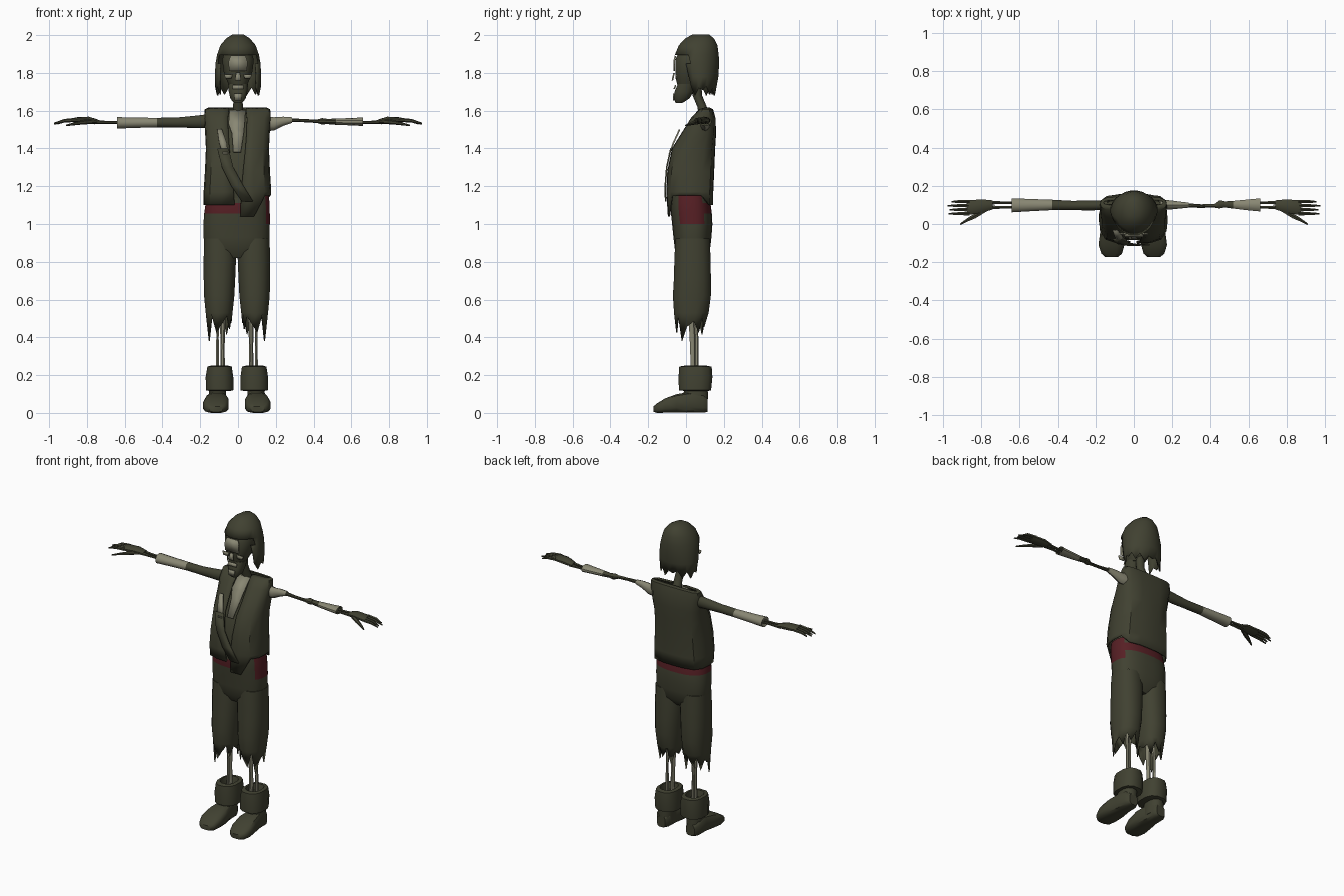
import bpy, bmesh, math


def material(name, rgb):
    m = bpy.data.materials.new(name)
    m.diffuse_color = (*rgb, 1)
    return m


DARK = material("dark_olive_cloth", (0.052, 0.053, 0.031))
BONE = material("old_bone", (0.25, 0.243, 0.172))
RED = material("dark_red_sash", (0.095, 0.014, 0.018))


def finish(name, bm, mats, rule=None, thick=0):
    bmesh.ops.recalc_face_normals(bm, faces=bm.faces[:])
    me = bpy.data.meshes.new(name)
    for f in bm.faces:
        if rule:
            f.material_index = rule(f.calc_center_median())
    bm.to_mesh(me)
    bm.free()
    ob = bpy.data.objects.new(name, me)
    bpy.context.collection.objects.link(ob)
    for m in mats:
        me.materials.append(m)
    bpy.ops.object.select_all(action='DESELECT')
    ob.select_set(True)
    bpy.context.view_layer.objects.active = ob
    bpy.ops.object.shade_smooth_by_angle(angle=math.radians(40))
    if thick:
        mod = ob.modifiers.new("thickness", 'SOLIDIFY')
        mod.thickness = thick
        mod.offset = 0
    return ob


def power(v, e):
    return math.copysign(abs(v) ** e, v)


def loft(name, axis, rows, mats=(DARK,), n=12, e=1.0, s=1, dx=0, caps=True,
         hem=None, rule=None, drop=None, thick=0):
    """Rings across an axis; each row is (position, a0, a1, b0, b1) bounds."""
    bm = bmesh.new()
    rings = []
    for i, (t, a0, a1, b0, b1) in enumerate(rows):
        ring = []
        for k in range(n):
            w = 2 * math.pi * (k + 0.5) / n
            a = (a0 + a1) / 2 + (a1 - a0) / 2 * power(math.cos(w), e)
            b = (b0 + b1) / 2 + (b1 - b0) / 2 * power(math.sin(w), e)
            tt = t + hem[k % len(hem)] if hem and i == 0 else t
            x, y, z = {'x': (tt, a, b), 'y': (a, tt, b), 'z': (a, b, tt)}[axis]
            ring.append(bm.verts.new((s * x + dx, y, z)))
        rings.append(ring)
    for p, q in zip(rings, rings[1:]):
        for k in range(n):
            j = (k + 1) % n
            bm.faces.new((p[k], p[j], q[j], q[k]))
    if caps:
        bm.faces.new(rings[0])
        bm.faces.new(rings[-1])
    elif hem:
        bm.faces.new(rings[-1])
    if drop:
        bmesh.ops.delete(bm, geom=[f for f in bm.faces if drop(f.calc_center_median())], context='FACES')
    return finish(name, bm, mats, rule, thick)


def plate(name, rows, mat, thick=0.008):
    """Thin strip from rows of (z, x0, x1, y)."""
    bm = bmesh.new()
    v = [(bm.verts.new((x0, y, z)), bm.verts.new((x1, y, z))) for z, x0, x1, y in rows]
    for (a, b), (c, d) in zip(v, v[1:]):
        bm.faces.new((a, b, d, c))
    finish(name, bm, [mat], thick=thick)


# Skull, jaw and neck
loft("skull", 'z', [(1.73, -.045, .045, -.045, .06), (1.77, -.065, .065, -.055, .09),
                    (1.81, -.078, .078, -.058, .11), (1.87, -.085, .085, -.058, .13),
                    (1.92, -.07, .07, -.035, .12), (1.95, -.04, .04, .0, .1)], n=16, e=.85)
loft("jaw", 'z', [(1.64, -.022, .022, -.055, -.02), (1.665, -.042, .042, -.065, .02),
                  (1.70, -.05, .05, -.062, .04), (1.74, -.055, .055, -.045, .05)], n=12, e=.8)
loft("neck", 'z', [(1.56, -.035, .035, .07, .14), (1.62, -.027, .027, .06, .11),
                   (1.68, -.025, .025, .035, .085), (1.76, -.03, .03, .03, .08)], n=10)
plate("forehead_bone", [(1.89, -.04, .04, -.056), (1.86, -.05, .05, -.063), (1.81, -.048, .048, -.063)], BONE)
plate("nose_bone", [(1.80, -.01, .01, -.063), (1.76, -.017, .017, -.072)], BONE)
plate("chin_bone", [(1.69, -.022, .022, -.066), (1.655, -.018, .018, -.066)], BONE)
plate("teeth", [(1.735, -.03, .03, -.055), (1.715, -.03, .03, -.062)], BONE)
for s in (-1, 1):
    plate("cheek_bone", [(1.792, s * .03, s * .074, -.052), (1.77, s * .035, s * .066, -.053)], BONE)

# Hair with open face and ragged ends
loft("hair", 'z', [(1.71, -.117, .117, .0, .155), (1.78, -.12, .12, -.02, .168),
                   (1.85, -.116, .116, -.04, .172), (1.895, -.108, .108, -.056, .17),
                   (1.945, -.09, .09, -.035, .163), (1.98, -.06, .06, .0, .145),
                   (2.0, -.028, .028, .035, .12)], n=24, caps=False,
     hem=[0, .02, -.025, .015, -.03, .01], thick=.008,
     drop=lambda c: c.z < 1.893 and c.y < .03 and abs(c.x) < .1)
loft("crown", 'z', [(1.94, -.08, .08, -.025, .155), (1.98, -.057, .057, .003, .142),
                    (1.999, -.03, .03, .033, .122)], n=16)

# Torso under the vest
loft("torso", 'z', [(1.04, -.14, .14, -.06, .11), (1.15, -.145, .145, -.085, .12),
                    (1.28, -.14, .14, -.08, .125), (1.4, -.135, .135, -.05, .13),
                    (1.5, -.14, .14, .01, .135), (1.585, -.14, .14, .08, .13)], n=16, e=.75)
plate("breast_bone", [(1.6, -.045, .04, .07), (1.53, -.05, .035, .012), (1.48, -.032, .03, -.02),
                      (1.38, -.025, .015, -.074)], BONE)

# Vest: open-fronted shell, with a hem that is higher on one side
half = [(.5, -.97), (.82, -.82), (.97, -.45), (1, 0), (.97, .5), (.8, .85), (.4, .98)]
bm = bmesh.new()
rings = []
for z, r, y0, y1, gap in [(1.10, .175, -.092, .14, .015), (1.17, .175, -.1, .14, .02),
                          (1.28, .168, -.095, .145, .03), (1.4, .163, -.07, .15, .042),
                          (1.48, .167, -.02, .155, .048), (1.56, .172, .03, .152, .05),
                          (1.605, .17, .072, .14, .045), (1.612, .155, .098, .125, .045)]:
    right = [(gap, -1)] + [(u * r, v) for u, v in half]
    section = right + [(0, 1)] + [(-x, v) for x, v in reversed(right)]
    ring = []
    for x, v in section:
        zz = z
        if z == 1.10:
            zz = 1.15 if x > .14 else 1.04 if x > 0 and v < -.7 else 1.10
        ring.append(bm.verts.new((x - .003, (y0 + y1) / 2 + v * (y1 - y0) / 2, zz)))
    rings.append(ring)
for p, q in zip(rings, rings[1:]):
    for k in range(len(p) - 1):
        bm.faces.new((p[k], p[k + 1], q[k + 1], q[k]))
finish("vest", bm, [DARK], thick=.008)
plate("vest_tear_bone", [(1.5, -.11, -.085, -.034), (1.43, -.1, -.06, -.066), (1.37, -.08, -.052, -.088)], BONE)
plate("diagonal_strap", [(1.4, -.11, -.05, -.08), (1.3, -.085, -.025, -.102), (1.2, -.035, .03, -.11),
                         (1.12, .02, .08, -.108)], DARK)


# Hips with the sash showing around the waist and on one side
def sash(c):
    band = 1.05 < c.z < 1.115 and not (.03 < c.x < .14 and c.y < 0)
    return 1 if band or (c.x > .145 and 1.0 < c.z < 1.16 and -.07 < c.y < .1) else 0


loft("hips", 'z', [(.82, -.1, .085, -.03, .09), (.87, -.17, .155, -.06, .128), (.93, -.184, .168, -.067, .135),
                   (1.0, -.184, .169, -.074, .14), (1.055, -.18, .169, -.08, .137),
                   (1.11, -.172, .168, -.083, .13), (1.15, -.163, .163, -.08, .122)],
     (DARK, RED), n=28, e=.8, rule=sash)

# Legs, boots and hands, built once per side
for s in (-1, 1):
    dx = -.006
    loft("trouser_leg", 'z', [(.455, .03, .155, -.05, .095), (.53, .025, .163, -.062, .118),
                              (.62, .015, .172, -.068, .13), (.72, .01, .174, -.062, .13),
                              (.82, .006, .174, -.06, .128), (.92, .012, .172, -.055, .125)],
         n=16, e=.85, s=s, dx=dx, caps=False, hem=[.03, -.03, .05, 0, .06, -.04, .04, .02,
                                                  .05, -.01, .06, .02, -.03, .06, -.075, 0], thick=.006)
    loft("shin_bone", 'z', [(.2, .062, .09, .025, .055), (.35, .064, .087, .02, .05), (.45, .06, .09, .015, .05),
                            (.6, .055, .105, .01, .06)], (BONE,), n=8, s=s, dx=dx)
    loft("calf_bone", 'z', [(.2, .093, .113, .045, .068), (.4, .095, .11, .045, .065), (.6, .09, .112, .03, .06)],
         (BONE,), n=6, s=s, dx=dx)
    loft("boot_cuff", 'z', [(.115, .04, .14, .0, .115), (.12, .017, .166, -.04, .135), (.19, .017, .167, -.042, .142),
                            (.245, .025, .158, -.038, .138), (.25, .045, .14, -.01, .11), (.21, .05, .13, .0, .1)],
         n=12, e=.8, s=s, dx=dx)
    loft("boot_ankle", 'z', [(.03, .055, .148, -.02, .115), (.09, .055, .15, -.02, .118), (.16, .055, .145, .0, .115)],
         n=12, e=.85, s=s, dx=dx)
    loft("boot_foot", 'y', [(.115, .075, .135, .005, .075), (.09, .06, .155, 0, .1), (.02, .055, .158, 0, .112),
                            (-.05, .042, .172, .0, .1), (-.11, .042, .18, 0, .078), (-.155, .055, .165, 0, .05),
                            (-.172, .075, .145, .005, .035)], n=12, e=.6, s=s, dx=dx)
    # Wrist bones, palm, fingers and thumb
    for name, y in (("wrist_bone_front", .087), ("wrist_bone_back", .112)):
        loft(name, 'x', [(.6, y - .008, y + .008, 1.53, 1.546), (.70, y - .008, y + .008, 1.53, 1.546),
                         (.76, y - .012, y + .012, 1.528, 1.552)], n=6, s=s)
    loft("palm", 'x', [(.74, .075, .125, 1.53, 1.553), (.79, .06, .13, 1.53, 1.568), (.85, .048, .128, 1.533, 1.566),
                       (.875, .05, .124, 1.54, 1.56)], n=10, s=s)
    for i, tip in enumerate((.972, .965, .975, .955)):
        y = .054 + i * .021
        loft("finger", 'x', [(.86, y - .01, y + .01, 1.54, 1.562), (.92, y - .009, y + .009, 1.537, 1.556),
                             (tip, y - .004, y + .004, 1.527, 1.536)], n=6, s=s)
    loft("thumb", 'x', [(.77, .065, .095, 1.53, 1.555), (.83, .028, .06, 1.526, 1.548),
                        (.87, .012, .034, 1.522, 1.538), (.91, -.006, .004, 1.518, 1.526)], n=6, s=s)

# Long flared sleeve on one arm
loft("long_sleeve", 'x', [(-.14, .075, .125, 1.505, 1.585), (-.22, .07, .125, 1.507, 1.575),
                          (-.32, .072, .122, 1.51, 1.565), (-.43, .072, .128, 1.511, 1.563),
                          (-.54, .066, .132, 1.508, 1.564), (-.64, .06, .136, 1.504, 1.567),
                          (-.63, .08, .118, 1.525, 1.55)], (DARK, BONE), n=12,
     rule=lambda c: 1 if -.635 < c.x < -.43 else 0)

# Bare bony arm with a forearm cuff on the other side
loft("shoulder_bone", 'x', [(.13, .075, .13, 1.49, 1.575), (.19, .075, .125, 1.495, 1.565),
                            (.24, .08, .118, 1.52, 1.568), (.285, .085, .113, 1.535, 1.565)], (BONE,), n=10)
loft("upper_arm_bone", 'x', [(.27, .085, .11, 1.538, 1.562), (.35, .084, .104, 1.538, 1.556),
                             (.42, .085, .105, 1.534, 1.554), (.445, .08, .125, 1.525, 1.562),
                             (.47, .085, .122, 1.528, 1.558)], n=8)
loft("forearm_cuff", 'x', [(.46, .088, .118, 1.53, 1.556), (.52, .08, .122, 1.525, 1.558),
                           (.6, .07, .13, 1.522, 1.561), (.662, .064, .136, 1.519, 1.564),
                           (.65, .08, .12, 1.528, 1.552)], (DARK, BONE), n=10,
     rule=lambda c: 1 if .52 < c.x < .655 else 0)
